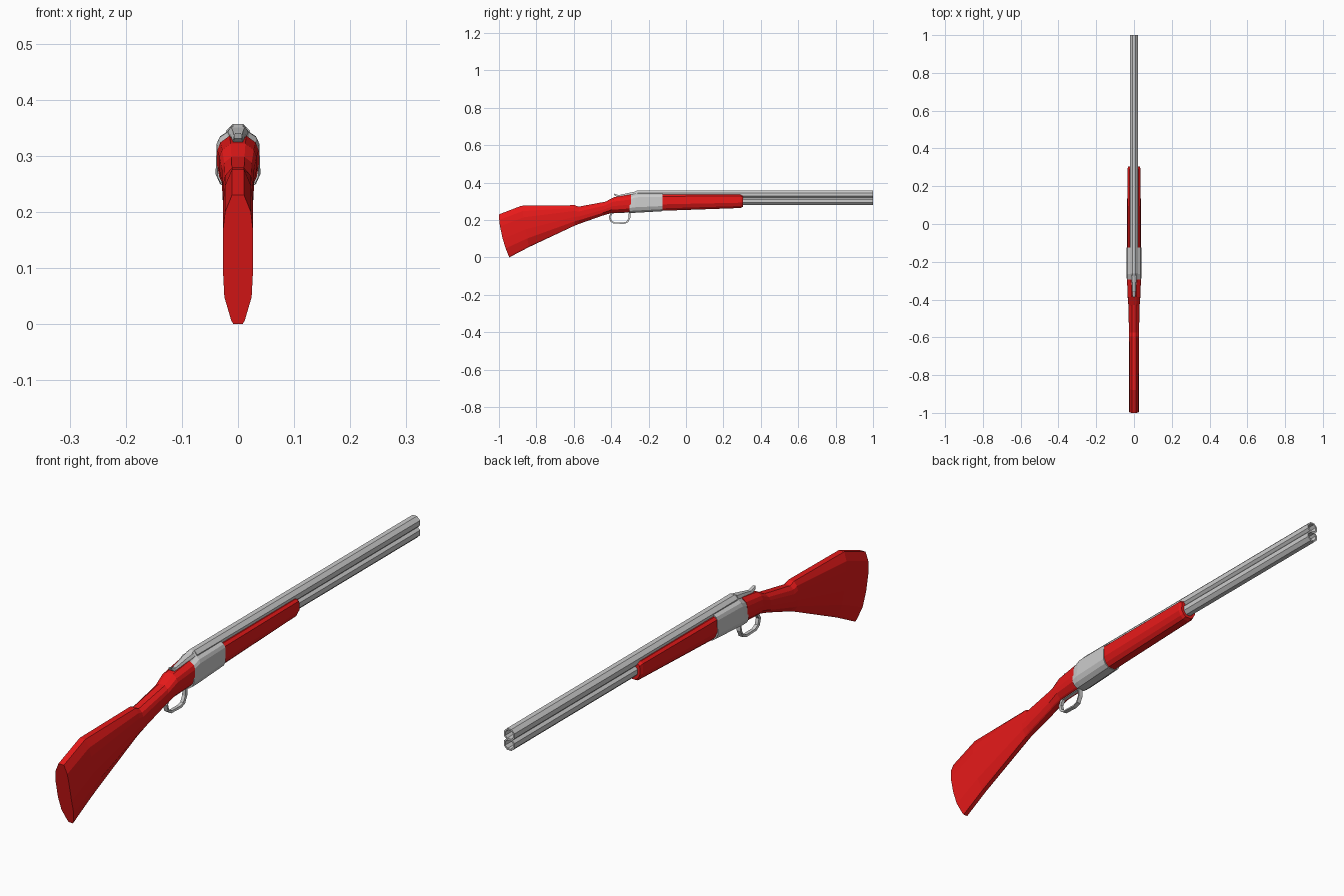
import bpy, bmesh, math
from mathutils import Matrix, Vector

if "Cube" in bpy.data.objects:
    bpy.data.objects.remove(bpy.data.objects["Cube"])

red = bpy.data.materials.new("red_wood")
red.diffuse_color = (0.8, 0.01, 0.01, 1)
red.use_nodes = True
red.node_tree.nodes["Principled BSDF"].inputs["Base Color"].default_value = red.diffuse_color


def finish(name, bm, mat=None):
    bmesh.ops.recalc_face_normals(bm, faces=bm.faces[:])
    me = bpy.data.meshes.new(name)
    bm.to_mesh(me)
    bm.free()
    ob = bpy.data.objects.new(name, me)
    bpy.context.collection.objects.link(ob)
    if mat:
        me.materials.append(mat)
    return ob


def loft(name, profile, sections, mat=None, bow=1):
    """profile: (drop 0-1, width 0-1) from top to bottom, mirrored in x.
    sections: (y top, z top, y bottom, z bottom, half width)."""
    bm = bmesh.new()
    rings = []
    for i, (yt, zt, yb, zb, w) in enumerate(sections):
        half = []
        for t, f in profile:
            k = t ** bow if i == 0 else t
            half.append((w * f, yt + (yb - yt) * k, zt + (zb - zt) * t))
        full = half + [(-x, y, z) for x, y, z in reversed(half)]
        rings.append([bm.verts.new(p) for p in full])
    n = len(rings[0])
    for a, b in zip(rings, rings[1:]):
        for j in range(n):
            bm.faces.new((a[j], a[(j + 1) % n], b[(j + 1) % n], b[j]))
    bm.faces.new(rings[0])
    bm.faces.new(rings[-1])
    return finish(name, bm, mat)


# Shoulder stock, with a curved butt
loft("stock",
     [(0, .4), (.13, .85), (.28, 1), (.57, 1), (.79, .9), (.97, .45), (1, .3)],
     [(-1, .23, -.945, 0, .027), (-.88, .276, -.84, .055, .027),
      (-.595, .279, -.595, .17, .027), (-.575, .271, -.575, .178, .027),
      (-.43, .298, -.45, .222, .029), (-.385, .322, -.40, .237, .033),
      (-.295, .336, -.295, .242, .037)], red, bow=1.8)

# Fore-end under the barrels
loft("fore_end",
     [(0, .7), (.1, .95), (.6, 1), (.85, .75), (1, .4)],
     [(-.135, .335, -.135, .249, .037), (.292, .335, .292, .264, .035),
      (.304, .329, .304, .27, .031)], red)

# Receiver with a raised breech ridge
loft("receiver",
     [(0, .22), (.13, .5), (.2, .82), (.3, .95), (.75, 1), (.9, .8), (1, .4)],
     [(-.302, .34, -.302, .238, .037), (-.262, .357, -.28, .238, .04),
      (-.125, .357, -.125, .247, .039)])

# Top lever
loft("top_lever",
     [(0, .7), (.4, 1), (1, 1)],
     [(-.386, .341, -.382, .331, .007), (-.36, .333, -.36, .318, .009),
      (-.31, .344, -.31, .325, .013), (-.27, .352, -.27, .33, .018)])

# Two stacked octagonal barrels with hollow muzzles
for name, z in (("upper_barrel", .336), ("lower_barrel", .301)):
    bm = bmesh.new()
    turn = (Matrix.Translation((0, .37, z)) @ Matrix.Rotation(-math.pi / 2, 4, 'X')
            @ Matrix.Rotation(math.pi / 8, 4, 'Z'))
    bmesh.ops.create_cone(bm, cap_ends=True, segments=8, radius1=.0228,
                          radius2=.0228, depth=1.26, matrix=turn)
    muzzle = max(bm.faces, key=lambda f: f.calc_center_median().y)
    bmesh.ops.inset_region(bm, faces=[muzzle], thickness=.006)
    ext = bmesh.ops.extrude_face_region(bm, geom=[muzzle])
    verts = [v for v in ext["geom"] if isinstance(v, bmesh.types.BMVert)]
    bmesh.ops.delete(bm, geom=[muzzle], context='FACES')
    bmesh.ops.translate(bm, verts=verts, vec=(0, -.08, 0))
    finish(name, bm)

# Trigger guard: a closed band, inner outline shrunk from the outer
outer = [(-.40, .24), (-.413, .218), (-.406, .193), (-.388, .181), (-.33, .179),
         (-.31, .187), (-.298, .212), (-.298, .244)]
mid = Vector((-.354, .214))
bm = bmesh.new()
rings = []
for y, z in outer:
    p = Vector((y, z))
    q = p + (mid - p).normalized() * .009
    rings.append([bm.verts.new((x, c.x, c.y))
                  for x, c in ((-.008, p), (.008, p), (.006, q), (-.006, q))])
for a, b in zip(rings, rings[1:] + rings[:1]):
    for j in range(4):
        bm.faces.new((a[j], a[(j + 1) % 4], b[(j + 1) % 4], b[j]))
finish("trigger_guard", bm)
